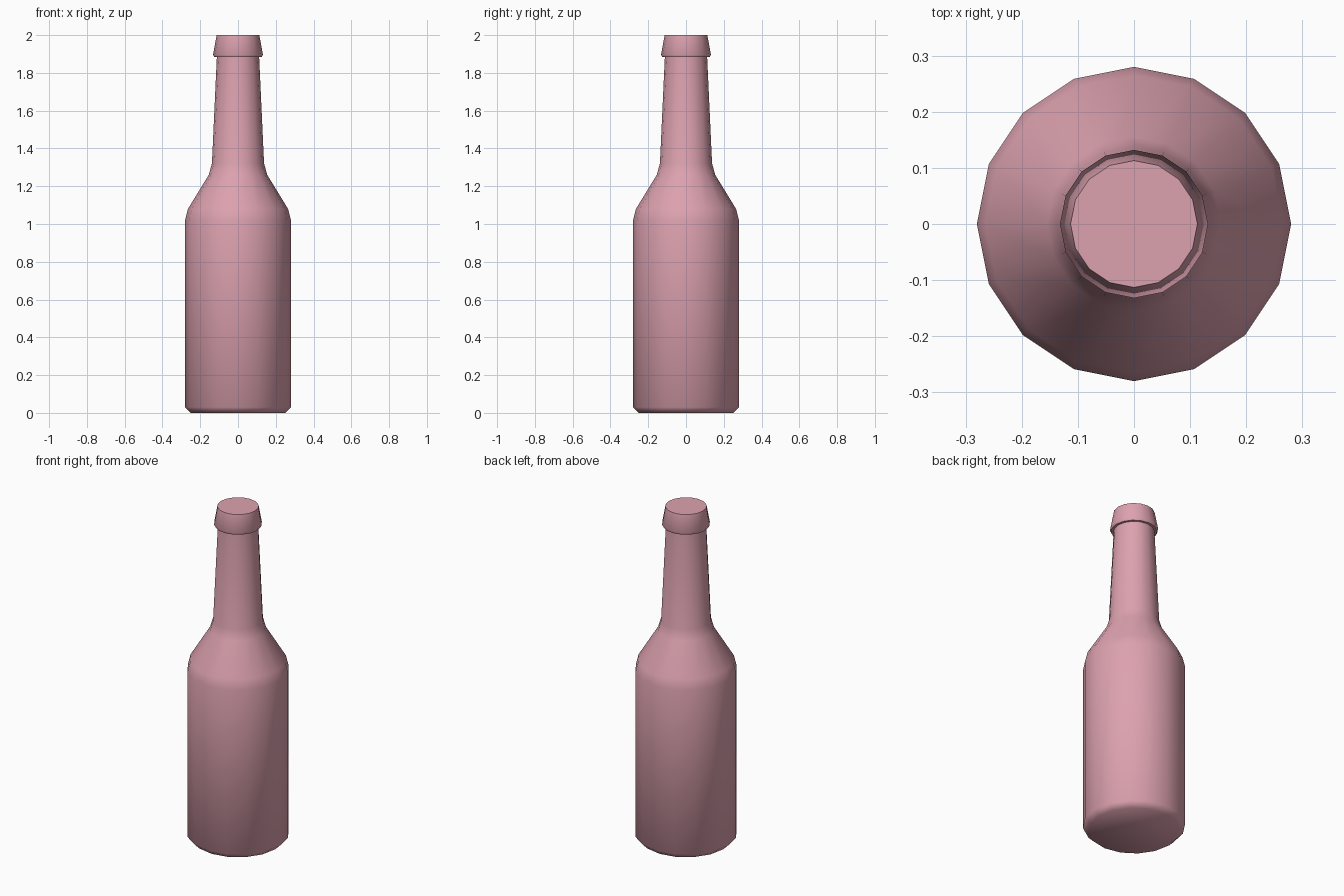
import bpy, bmesh, math

if "Cube" in bpy.data.objects:
    bpy.data.objects.remove(bpy.data.objects["Cube"])

SIDES = 16

# Bottle outline from base to mouth: (radius, height)
profile = [
    (0.25, 0.0), (0.28, 0.03),        # chamfered base
    (0.28, 1.02), (0.265, 1.08),      # body and shoulder start
    (0.155, 1.26), (0.138, 1.32),     # shoulder into neck
    (0.112, 1.885),                   # neck top
    (0.126, 1.885), (0.132, 1.897),   # underside of lip
    (0.113, 2.0),                     # tapered lip
]


def lathe(name, points, sides):
    bm = bmesh.new()
    rings = [[bm.verts.new((r * math.cos(2 * math.pi * i / sides),
                            r * math.sin(2 * math.pi * i / sides), z))
              for i in range(sides)] for r, z in points]
    for low, high in zip(rings, rings[1:]):
        for i in range(sides):
            j = (i + 1) % sides
            bm.faces.new((low[i], low[j], high[j], high[i]))
    bm.faces.new(rings[0][::-1])
    bm.faces.new(rings[-1])
    mesh = bpy.data.meshes.new(name)
    bm.to_mesh(mesh)
    bm.free()
    obj = bpy.data.objects.new(name, mesh)
    bpy.context.collection.objects.link(obj)
    return obj


bottle = lathe("bottle", profile, SIDES)

# Pink glass colour
pink = bpy.data.materials.new("pink")
pink.diffuse_color = (0.72, 0.36, 0.43, 1)
pink.use_nodes = True
pink.node_tree.nodes["Principled BSDF"].inputs["Base Color"].default_value = pink.diffuse_color
bottle.data.materials.append(pink)

# Smooth body, crisp lip edges
bpy.context.view_layer.objects.active = bottle
bottle.select_set(True)
bpy.ops.object.shade_smooth_by_angle(angle=math.radians(50))
